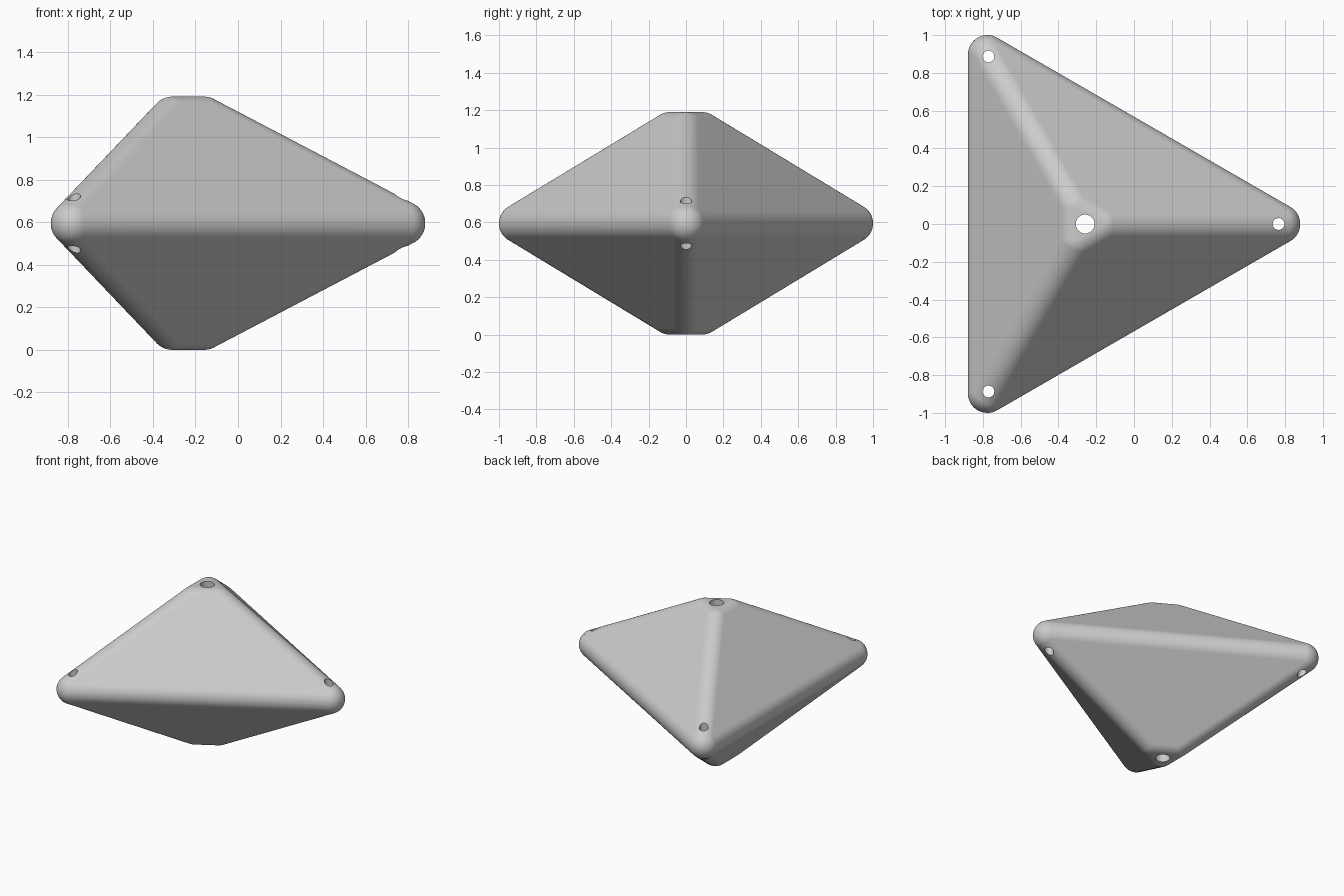
import bpy
import bmesh
import math
from mathutils import Matrix, Vector

default = bpy.data.objects.get("Cube")
if default:
    bpy.data.objects.remove(default, do_unlink=True)

RADIUS = 0.104                     # rounding of every edge
MID = 0.595                        # height of the middle triangle
REACH = 2 * (1 - RADIUS) / math.sqrt(3)
CENTRE = Vector((0.88 - RADIUS - REACH, 0, MID))
SLOPE = 1.0488                     # rise of each face
TIP_RISE = MID - RADIUS            # from the middle to the rounded tip corners
TIP_REACH = REACH - 2 * TIP_RISE / SLOPE

grey = bpy.data.materials.new("light_grey")
grey.use_nodes = True
colour = (0.6, 0.6, 0.6, 1)
grey.diffuse_color = colour
grey.node_tree.nodes["Principled BSDF"].inputs["Base Color"].default_value = colour


def corners(reach, rise):
    """Three points around the vertical axis."""
    return [CENTRE + Vector((reach * math.cos(a), reach * math.sin(a), rise))
            for a in (0, math.tau / 3, -math.tau / 3)]


def make_object(name, bm):
    mesh = bpy.data.meshes.new(name)
    bm.to_mesh(mesh)
    bm.free()
    obj = bpy.data.objects.new(name, mesh)
    bpy.context.collection.objects.link(obj)
    mesh.materials.append(grey)
    return obj


# Rounded double pyramid: hull stretched around a ball at each corner
bm = bmesh.new()
for point in (corners(REACH, 0) + corners(TIP_REACH, TIP_RISE)
              + corners(TIP_REACH, -TIP_RISE)):
    bmesh.ops.create_uvsphere(bm, u_segments=48, v_segments=66, radius=RADIUS,
                              matrix=Matrix.Translation(point))
balls = bm.copy()
bm.free()
points = [v.co.copy() for v in balls.verts]
balls.free()
bm = bmesh.new()
for co in points:
    bm.verts.new(co)
hull = bmesh.ops.convex_hull(bm, input=bm.verts)
loose = [v for v in bm.verts if not v.link_faces]
bmesh.ops.delete(bm, geom=loose, context="VERTS")
bmesh.ops.dissolve_limit(bm, angle_limit=0.002, verts=bm.verts, edges=bm.edges)
bmesh.ops.recalc_face_normals(bm, faces=bm.faces)
body = make_object("body", bm)

# Vertical through holes: one along the axis, one at each corner
bm = bmesh.new()
for point, radius in [(CENTRE, 0.05)] + [(p, 0.031) for p in corners(1.024, 0)]:
    bmesh.ops.create_cone(bm, cap_ends=True, segments=32, radius1=radius,
                          radius2=radius, depth=2, matrix=Matrix.Translation(point))
cutter = make_object("hole_cutter", bm)
cutter.hide_render = True

drill = body.modifiers.new("holes", "BOOLEAN")
drill.operation = "DIFFERENCE"
drill.solver = "EXACT"
drill.object = cutter

bpy.ops.object.select_all(action="DESELECT")
body.select_set(True)
bpy.context.view_layer.objects.active = body
bpy.ops.object.modifier_apply(modifier=drill.name)
bpy.data.objects.remove(cutter, do_unlink=True)

# Smooth rounding with flat faces kept flat and hole rims kept sharp
bpy.ops.object.shade_smooth_by_angle(angle=math.radians(30))
weighted = body.modifiers.new("even_shading", "WEIGHTED_NORMAL")
weighted.keep_sharp = True
